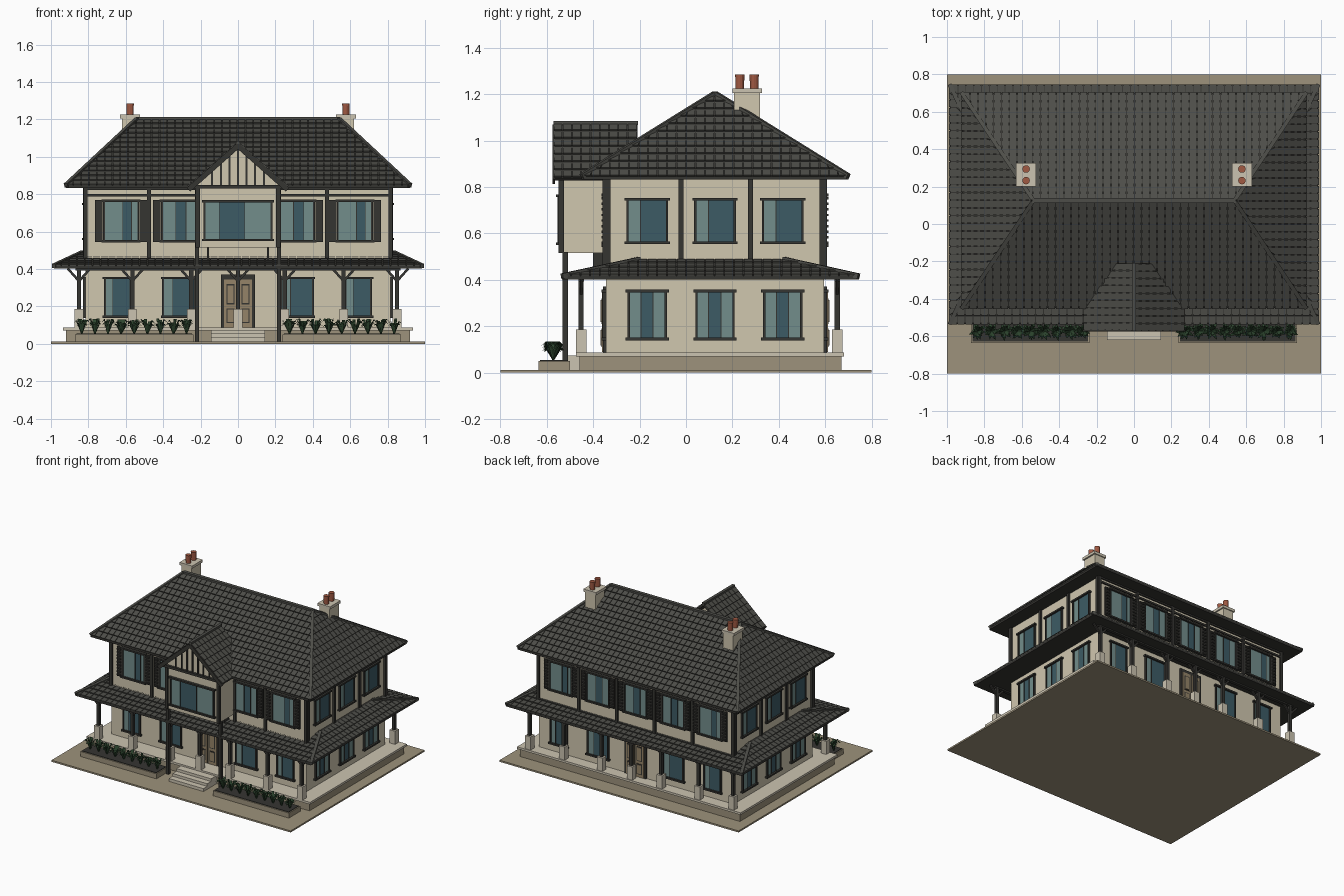
import bpy, bmesh, math, random
from mathutils import Vector, Matrix

if "Cube" in bpy.data.objects:
    bpy.data.objects.remove(bpy.data.objects["Cube"])
random.seed(4)


def material(name, *rgb):
    m = bpy.data.materials.new(name)
    m.use_nodes = True
    m.diffuse_color = (*rgb, 1)
    bsdf = m.node_tree.nodes["Principled BSDF"]
    bsdf.inputs["Base Color"].default_value = (*rgb, 1)
    bsdf.inputs["Roughness"].default_value = 0.8
    return m


CREAM = material("cream_render", .63, .57, .43)
TRIM = material("pale_stone", .6, .55, .44)
STONE = material("brown_stone", .34, .29, .2)
TILE = material("charcoal_tile", .075, .075, .066)
TIMBER = material("dark_timber", .036, .035, .031)
PALE = material("pale_glass", .17, .27, .26)
DARK = material("dark_glass", .046, .105, .13)
CLAY = material("terracotta", .35, .1, .055)
LEAF = material("leaf_green", .028, .065, .03)
DOOR = material("tan_wood", .3, .23, .14)

parts = {}


def mesh_for(name, mat):
    if name not in parts:
        parts[name] = (bmesh.new(), mat)
    return parts[name][0]


def box(name, mat, x, y, z, frame=Matrix()):
    """Add a box given its x, y and z ranges."""
    lo, hi = Vector((x[0], y[0], z[0])), Vector((x[1], y[1], z[1]))
    m = frame @ Matrix.Translation((lo + hi) / 2) @ Matrix.Diagonal((*(hi - lo), 1))
    bmesh.ops.create_cube(mesh_for(name, mat), size=1, matrix=m)


def beam(name, mat, a, b, w, h, frame=Matrix()):
    """Add a straight bar from a to b."""
    a, b = Vector(a), Vector(b)
    d = b - a
    m = Matrix.Translation((a + b) / 2) @ d.to_track_quat('X', 'Z').to_matrix().to_4x4()
    m = frame @ m @ Matrix.Diagonal((d.length, w, h, 1))
    bmesh.ops.create_cube(mesh_for(name, mat), size=1, matrix=m)


def tiles(name, bl, br, tr, tl, width=.042, lift=.009):
    """Cover a roof plane with wedge tiles trimmed to its sloping ends."""
    bl, br, tr, tl = map(Vector, (bl, br, tr, tl))
    bm = mesh_for(name, TILE)
    along = (br - bl).normalized()
    up = tl - bl
    up -= along * up.dot(along)
    n = along.cross(up).normalized()
    rows = max(2, round(up.length / .048))
    span = (br - bl).length
    left, right = (tl - bl).dot(along), (tr - bl).dot(along)
    cols = math.ceil(span / width)
    for r in range(rows):
        v0, v1 = r / rows, (r + .93) / rows
        for c in range(cols):
            s0, s1 = c * span / cols, (c + .9) * span / cols
            flat = []
            for s, v in ((s0, v0), (s1, v0), (s1, v1), (s0, v1)):
                s = min(max(s, left * v), span + (right - span) * v)
                flat.append((s, v))
            if flat[1][0] - flat[0][0] < .003:
                continue
            low = [bm.verts.new(bl + along * s + up * v) for s, v in flat]
            top = [bm.verts.new(p.co + n * (lift if i < 2 else lift * .35)) for i, p in enumerate(low)]
            bm.faces.new(top)
            for i in range(4):
                j = (i + 1) % 4
                bm.faces.new((low[i], low[j], top[j], top[i]))


def hip_roof(name, x, y, z, tx, ty, tz, edge=.014):
    """Solid hipped roof with a flat soffit, tiles and hip caps."""
    ring = lambda hx, ys, h: [(-hx, ys[0], h), (hx, ys[0], h), (hx, ys[1], h), (-hx, ys[1], h)]
    levels = [ring(x, y, z), ring(x, y, z + edge), ring(tx, ty, tz)]
    bm = mesh_for(name + "_body", TIMBER)
    rings = [[bm.verts.new(p) for p in level] for level in levels]
    bm.faces.new(rings[0][::-1])
    bm.faces.new(rings[2])
    for a, b in zip(rings, rings[1:]):
        for i in range(4):
            j = (i + 1) % 4
            bm.faces.new((a[i], a[j], b[j], b[i]))
    for i in range(4):
        j = (i + 1) % 4
        tiles(name + "_tiles", levels[1][i], levels[1][j], levels[2][j], levels[2][i])
        beam(name + "_hip_caps", TILE, levels[1][i], levels[2][i], .022, .022)


# Ground, porch platform, steps and house body
MID = .125
box("ground_slab", STONE, (-1, 1), (-.8, .8), (0, .012))
box("plinth", STONE, (-.92, .92), (-.46, .67), (.012, .075))
box("porch_deck", TRIM, (-.935, .935), (-.475, .682), (.07, .086))
for i in range(3):
    box("entrance_steps", TRIM, (-.145, .145), (-.62 + .045 * i, -.46), (.012, .034 + .02 * i))
box("house_walls", CREAM, (-.815, .815), (MID - .47, MID + .47), (.08, .84))

# Roofs
hip_roof("porch_roof", .985, (-.535, .745), .402, .83, (-.2, .42), .488)
hip_roof("main_roof", .92, (-.45, .7), .832, .54, (MID - .004, MID + .004), 1.2)
beam("main_roof_ridge", TILE, (-.545, MID, 1.202), (.545, MID, 1.202), .026, .02)


# Windows, doors and wall timbers, placed on a wall frame that faces -y
def wall(turn, depth):
    return (Matrix.Translation((0, MID, 0)) @ Matrix.Rotation(math.radians(90 * turn), 4, 'Z')
            @ Matrix.Translation((0, -depth, 0)))


def window(f, u, hw, z0, z1, dark, shutters=False):
    cut = [u - hw + 2 * hw * t for t in (0, *dark, 1)]
    for i in range(3):
        if cut[i + 1] - cut[i] > .001:
            kind = ("dark_glass_panes", DARK) if i == 1 else ("pale_glass_panes", PALE)
            box(*kind, (cut[i], cut[i + 1]), (-.006, .01), (z0, z1), f)
    for x in (u - hw, u + hw):
        box("window_frames", TIMBER, (x - .005, x + .005), (-.014, .01), (z0, z1), f)
    for x in cut[1:3]:
        box("window_mullions", TIMBER, (x - .002, x + .002), (-.009, .01), (z0, z1), f)
    for z in (z0, z1):
        box("window_sills", TIMBER, (u - hw - .013, u + hw + .013), (-.02, .01), (z - .006, z + .006), f)
    if shutters:
        for s in (-1, 1):
            x = u + s * (hw + .027)
            box("shutters", TIMBER, (x - .02, x + .02), (-.012, .01), (z0 - .003, z1 + .003), f)
            for k in range(9):
                z = z0 + (k + .5) * (z1 - z0) / 9
                box("shutter_slats", TIMBER, (x - .015, x + .015), (-.02, 0), (z - .006, z + .004), f)


def door(f):
    box("door_frames", TIMBER, (-.09, .09), (-.012, .01), (.086, .37), f)
    for s in (-1, 1):
        x = s * .04
        box("door_leaves", DOOR, (x - .034, x + .034), (-.017, 0), (.088, .345), f)
        for z0, z1 in ((.11, .19), (.21, .32)):
            box("door_panel_borders", TIMBER, (x - .022, x + .022), (-.02, 0), (z0, z1), f)
            box("door_panels", DOOR, (x - .016, x + .016), (-.023, 0), (z0 + .007, z1 - .007), f)


def post(f, u, z0=.45):
    box("wall_posts", TIMBER, (u - .011, u + .011), (-.014, .01), (z0, .835), f)


for turn in (0, 2):
    f = wall(turn, .47)
    for s in (-1, 1):
        window(f, s * .625, .092, .548, .765, (.55, .8), True)
        window(f, s * .315, .092, .548, .765, (.4, .7), True)
        window(f, s * .643, .068, .145, .352, (.3, 1))
        window(f, s * .315, .085, .145, .352, (.3, 1))
        for u in (.475, .815, .22 if turn == 0 else .158):
            post(f, s * u)
    if turn:
        window(f, 0, .092, .548, .765, (.4, .7), True)
    door(f)
    for z in (.795, .828):
        box("wall_rails", TIMBER, (-.82, .82), (-.01, .01), (z - .007, z + .007), f)
for turn in (1, 3):
    f = wall(turn, .815)
    for u in (-.292, 0, .292):
        window(f, u, .085, .56, .747, (.33, 1))
        window(f, u, .08, .145, .352, (.33, .66))
    for u in (-.462, -.147, .153, .462):
        post(f, u)

# Porch posts on stone pedestals with curved-style braces
for y in (-.452, .652):
    for x in (-.85, -.565, -.25, 0, .25, .565, .85):
        box("post_pedestals", TRIM, (x - .023, x + .023), (y - .023, y + .023), (.084, .185))
        box("porch_posts", TIMBER, (x - .011, x + .011), (y - .011, y + .011), (.185, .41))
        for s in (-1, 1):
            beam("post_braces", TIMBER, (x, y, .335), (x + s * .06, y, .402), .012, .013)
    box("porch_beams", TIMBER, (-.87, .87), (y - .012, y + .012), (.392, .408))

# Projecting front bay with its gable
FRONT = -.54
box("bay_walls", CREAM, (-.215, .215), (FRONT, -.34), (.515, .84))
bay = Matrix.Translation((0, FRONT, 0))
window(bay, 0, .18, .555, .762, (.22, .6))
for s in (-1, 1):
    box("bay_legs", TIMBER, (s * .22 - .011, s * .22 + .011), (-.532, -.508), (.012, .52))
    box("bay_corner_posts", TIMBER, (s * .215 - .011, s * .215 + .011), (-.55, -.525), (.515, .84))
    box("bay_brackets", TIMBER, (s * .16 - .006, s * .16 + .006), (-.4, -.34), (.44, .515))
    # Gable slope, its tiles and the front barge board
    ends = [Vector((s * .265, y, .84)) for y in (-.57, -.21)]
    tops = [Vector((0, y, 1.075)) for y in (-.57, -.21)]
    down = Vector((0, 0, -.008))
    beam("gable_roof_slabs", TIMBER, (ends[0] + ends[1]) / 2 + down, (tops[0] + tops[1]) / 2 + down, .36, .012)
    corners = (ends[0], ends[1], tops[1], tops[0])
    if s < 0:
        corners = (ends[1], ends[0], tops[0], tops[1])
    tiles("gable_tiles", *corners)
    beam("barge_boards", TIMBER, ends[0] + down * 2, tops[0] + down * 2, .012, .028)
box("gable_ridge", TILE, (-.011, .011), (-.572, -.208), (1.068, 1.085))
box("gable_tie_beam", TIMBER, (-.255, .255), (-.558, -.53), (.83, .848))
bm = mesh_for("gable_panel", CREAM)
tri = [bm.verts.new((x, FRONT, z)) for x, z in ((-.24, .842), (.24, .842), (0, 1.06))]
push = bmesh.ops.extrude_face_region(bm, geom=[bm.faces.new(tri)])
bmesh.ops.translate(bm, verts=[v for v in push["geom"] if isinstance(v, bmesh.types.BMVert)], vec=(0, .03, 0))
bmesh.ops.recalc_face_normals(bm, faces=bm.faces)
for x in (-.14, -.09, -.045, 0, .045, .09, .14):
    box("gable_studs", TIMBER, (x - .005, x + .005), (-.548, -.53), (.845, 1.05 - abs(x) * .89))

# Chimneys with paired clay pots
for x in (-.577, .577):
    box("chimney_stacks", CREAM, (x - .042, x + .042), (.207, .32), (.95, 1.21))
    box("chimney_caps", TRIM, (x - .053, x + .053), (.2, .327), (1.205, 1.225))
    for y in (.232, .294):
        bmesh.ops.create_cone(mesh_for("chimney_pots", CLAY), cap_ends=True, segments=12, radius1=.018, radius2=.02,
                              depth=.065, matrix=Matrix.Translation((x, y, 1.253)))

# Planters filled with arching leaves
for s in (-1, 1):
    xs = sorted((s * .237, s * .872))
    box("planters", STONE, xs, (-.637, -.5), (.012, .05))
    box("planter_soil", TIMBER, (xs[0] + .008, xs[1] - .008), (-.629, -.508), (.045, .054))
    bm = mesh_for("planter_leaves", LEAF)
    for k in range(9):
        root = Vector((s * (.275 + k * .07), -.572, .05))
        for b in range(14):
            a = b * math.tau / 14 + random.uniform(-.2, .2)
            d = Vector((math.cos(a), math.sin(a), 0))
            side = Vector((-d.y, d.x, 0)) * .009
            reach, rise = random.uniform(.03, .055), random.uniform(.05, .085)
            knee = root + d * reach * .6 + Vector((0, 0, rise))
            tip = root + d * reach + Vector((0, 0, rise * .8))
            v = [bm.verts.new(p) for p in (root - side * .4, root + side * .4, knee + side, knee - side, tip)]
            bm.faces.new(v[:4])
            bm.faces.new((v[3], v[2], v[4]))

# Turn every part into an object
for name, (bm, mat) in parts.items():
    me = bpy.data.meshes.new(name)
    bm.to_mesh(me)
    bm.free()
    me.materials.append(mat)
    bpy.context.scene.collection.objects.link(bpy.data.objects.new(name, me))
